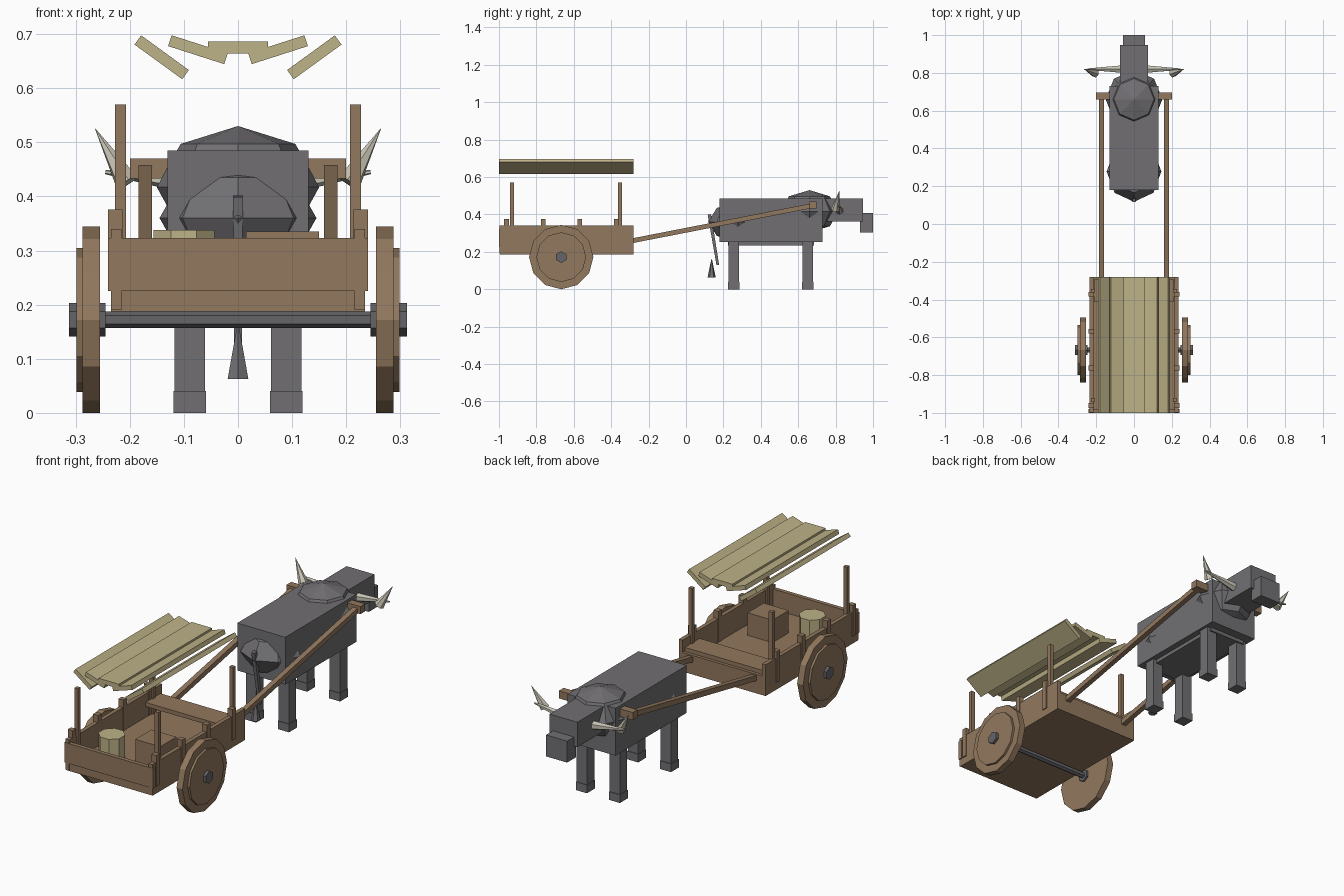
import bpy, bmesh, math
from mathutils import Vector, Matrix

if "Cube" in bpy.data.objects:
    bpy.data.objects.remove(bpy.data.objects["Cube"])


def material(name, rgb):
    m = bpy.data.materials.new(name)
    m.diffuse_color = (*rgb, 1)
    m.use_nodes = True
    m.node_tree.nodes["Principled BSDF"].inputs["Base Color"].default_value = m.diffuse_color
    return m


WOOD = material("brown wood", (0.288, 0.188, 0.112))
THATCH = material("pale straw", (0.515, 0.445, 0.246))
HIDE = material("grey hide", (0.165, 0.159, 0.171))
IRON = material("dark iron", (0.13, 0.13, 0.14))
IVORY = material("ivory horn", (0.58, 0.55, 0.46))


def finish(name, bm, mat, matrix=Matrix()):
    bm.transform(matrix)
    bmesh.ops.recalc_face_normals(bm, faces=bm.faces)
    me = bpy.data.meshes.new(name)
    bm.to_mesh(me)
    bm.free()
    me.materials.append(mat)
    ob = bpy.data.objects.new(name, me)
    bpy.context.collection.objects.link(ob)
    return ob


def box(name, x, y, z, mat, tilt=0):
    """Box from (min, max) ranges, optionally tilted about the y axis."""
    bm = bmesh.new()
    bmesh.ops.create_cube(bm, size=1)
    mid = Vector([(r[0] + r[1]) / 2 for r in (x, y, z)])
    size = [r[1] - r[0] for r in (x, y, z)]
    m = Matrix.Translation(mid) @ Matrix.Rotation(tilt, 4, 'Y') @ Matrix.Diagonal((*size, 1))
    return finish(name, bm, mat, m)


def cone(name, a, b, r1, r2, sides, mat, spin=0):
    """Cone, cylinder or bar running from point a to point b."""
    a, b = Vector(a), Vector(b)
    bm = bmesh.new()
    bmesh.ops.create_cone(bm, cap_ends=True, segments=sides, radius1=r1, radius2=r2,
                          depth=(b - a).length)
    q = (b - a).to_track_quat('Z', 'Y').to_matrix().to_4x4()
    return finish(name, bm, mat, Matrix.Translation((a + b) / 2) @ q @ Matrix.Rotation(spin, 4, 'Z'))


def ball(name, centre, radii, mat):
    bm = bmesh.new()
    bmesh.ops.create_uvsphere(bm, u_segments=8, v_segments=4, radius=1)
    return finish(name, bm, mat, Matrix.Translation(centre) @ Matrix.Diagonal((*radii, 1)))


def span(a, b, s):
    """Range mirrored to side s."""
    return (a, b) if s > 0 else (-b, -a)


# Cart bed, boards and seat
BACK, FRONT = -1.0, -0.28
box("cart_floor", (-0.235, 0.235), (BACK + 0.005, FRONT), (0.187, 0.225), WOOD)
box("tailboard", (-0.24, 0.24), (BACK, BACK + 0.02), (0.225, 0.323), WOOD)
box("front_board", (-0.215, 0.215), (FRONT - 0.02, FRONT), (0.225, 0.28), WOOD)
box("seat", (-0.213, 0.213), (-0.41, -0.295), (0.28, 0.3), WOOD)

# Cargo
box("crate", (0.015, 0.15), (-0.815, -0.69), (0.225, 0.335), WOOD)
cone("straw_tub", (-0.1, -0.833, 0.225), (-0.1, -0.833, 0.338), 0.061, 0.061, 8, THATCH, math.pi / 8)

# Axle
WY, WZ = -0.667, 0.172
cone("axle", (-0.25, WY, WZ), (0.25, WY, WZ), 0.015, 0.015, 6, IRON)

for s, side in ((1, "right"), (-1, "left")):
    # Side walls, stakes and roof posts
    box(f"side_wall_{side}", span(0.215, 0.235, s), (BACK + 0.002, FRONT), (0.19, 0.34), WOOD)
    for i, y in enumerate((-0.96, -0.763, -0.568, -0.372)):
        box(f"stake_{side}_{i}", span(0.213, 0.24, s), (y - 0.013, y + 0.013), (0.225, 0.376), WOOD)
    for i, y in enumerate((-0.93, -0.353)):
        box(f"roof_post_{side}_{i}", span(0.207, 0.227, s), (y - 0.01, y + 0.01), (0.225, 0.57), WOOD)

    # Wheel, raised disc and hub
    for part, x0, x1, r, n, mat in (("wheel", 0.255, 0.287, 0.172, 12, WOOD),
                                    ("wheel_disc", 0.28, 0.298, 0.133, 12, WOOD),
                                    ("hub", 0.245, 0.312, 0.031, 6, IRON)):
        cone(f"{part}_{side}", (s * x0, WY, WZ), (s * x1, WY, WZ), r, r, n, mat)

    # Roof planks
    for part, x, z, tilt in (("inner", 0.074, 0.671, 17.8), ("outer", 0.141, 0.657, 36)):
        box(f"roof_plank_{part}_{side}", (s * x - 0.0545, s * x + 0.0545), (BACK, FRONT),
            (z - 0.0105, z + 0.0105), THATCH, -s * math.radians(tilt))

    # Draught shaft
    cone(f"shaft_{side}", (s * 0.1715, -0.3, 0.257), (s * 0.1715, 0.69, 0.45),
         0.018, 0.018, 4, WOOD, math.pi / 4)

    # Legs and hooves
    for part, y in (("rear", 0.255), ("front", 0.65)):
        box(f"leg_{part}_{side}", span(0.061, 0.117, s), (y - 0.028, y + 0.028), (0.03, 0.26), HIDE)
        box(f"hoof_{part}_{side}", span(0.059, 0.119, s), (y - 0.031, y + 0.031), (0, 0.04), HIDE)

    # Two-part horns
    cone(f"horn_base_{side}", (s * 0.06, 0.82, 0.42), (s * 0.245, 0.82, 0.445), 0.023, 0.004, 6, IVORY)
    cone(f"horn_tip_{side}", (s * 0.205, 0.798, 0.425), (s * 0.265, 0.82, 0.527), 0.023, 0.0, 6, IVORY)

box("roof_plank_middle", (-0.055, 0.055), (BACK, FRONT), (0.664, 0.686), THATCH)
box("yoke", (-0.2, 0.2), (0.66, 0.697), (0.433, 0.47), WOOD)

# Ox body, head and tail
box("body", (-0.13, 0.13), (0.18, 0.73), (0.253, 0.485), HIDE)
box("belly", (-0.1, 0.1), (0.225, 0.685), (0.235, 0.26), HIDE)
ball("shoulder_hump", (0, 0.66, 0.417), (0.15, 0.155, 0.113), HIDE)
ball("rump", (0, 0.278, 0.36), (0.145, 0.16, 0.106), HIDE)
box("head", (-0.075, 0.075), (0.72, 0.947), (0.363, 0.485), HIDE)
box("muzzle", (-0.057, 0.057), (0.93, 1.0), (0.303, 0.408), HIDE)
cone("tail", (0, 0.125, 0.4), (0, 0.17, 0.13), 0.013, 0.01, 4, HIDE, math.pi / 4)
cone("tail_tuft", (0, 0.137, 0.063), (0, 0.137, 0.16), 0.022, 0.002, 6, HIDE)
